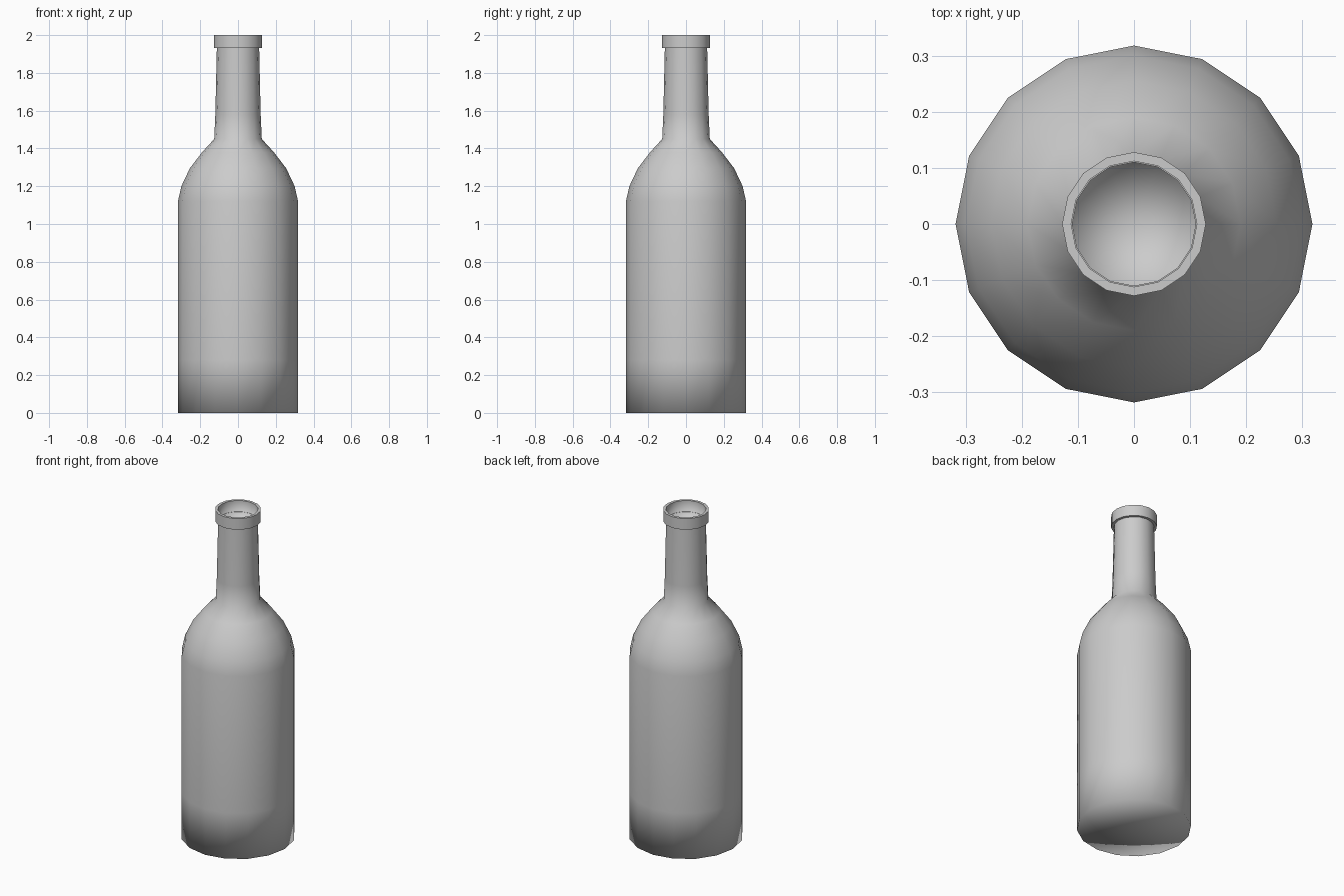
import bpy
import bmesh
from math import cos, sin, pi

SIDES = 16

cube = bpy.data.objects.get("Cube")
if cube:
    bpy.data.objects.remove(cube, do_unlink=True)

# Single grey material
grey = bpy.data.materials.new("plain_grey")
grey.use_nodes = True
color = (0.6, 0.6, 0.6, 1.0)
grey.diffuse_color = color
grey.node_tree.nodes["Principled BSDF"].inputs["Base Color"].default_value = color


def lathe(name, profile, sharp=()):
    """Spin (radius, height) points around z; radius 0 makes a centre point.
    Rings whose index is in sharp get hard edges."""
    bm = bmesh.new()
    rings = []
    for r, z in profile:
        count = SIDES if r > 0 else 1
        rings.append([bm.verts.new((r * cos(2 * pi * i / SIDES),
                                    r * sin(2 * pi * i / SIDES), z))
                      for i in range(count)])
    for a, b in zip(rings, rings[1:]):
        for i in range(SIDES):
            j = (i + 1) % SIDES
            if len(a) == 1:
                corners = (a[0], b[j], b[i])
            elif len(b) == 1:
                corners = (a[i], a[j], b[0])
            else:
                corners = (a[i], a[j], b[j], b[i])
            bm.faces.new(corners).smooth = True
    for k in sharp:
        for i in range(SIDES):
            edge = bm.edges.get((rings[k][i], rings[k][(i + 1) % SIDES]))
            edge.smooth = False
    mesh = bpy.data.meshes.new(name)
    bm.to_mesh(mesh)
    bm.free()
    mesh.materials.append(grey)
    obj = bpy.data.objects.new(name, mesh)
    bpy.context.collection.objects.link(obj)
    return obj


# Base, straight wall, rounded shoulder and tapering neck
lathe("bottle_body", [
    (0, 0), (0.318, 0), (0.318, 0.28), (0.318, 1.12),
    (0.30, 1.2), (0.255, 1.295), (0.19, 1.38), (0.126, 1.45),
    (0.12, 1.58), (0.112, 1.935),
])

# Collar around the mouth, with the hollow opening inside it
lathe("mouth_lip", [
    (0.11, 1.932), (0.128, 1.932), (0.128, 2.0),
    (0.112, 2.0), (0.112, 1.92), (0, 1.9),
], sharp=(1, 2, 3))
